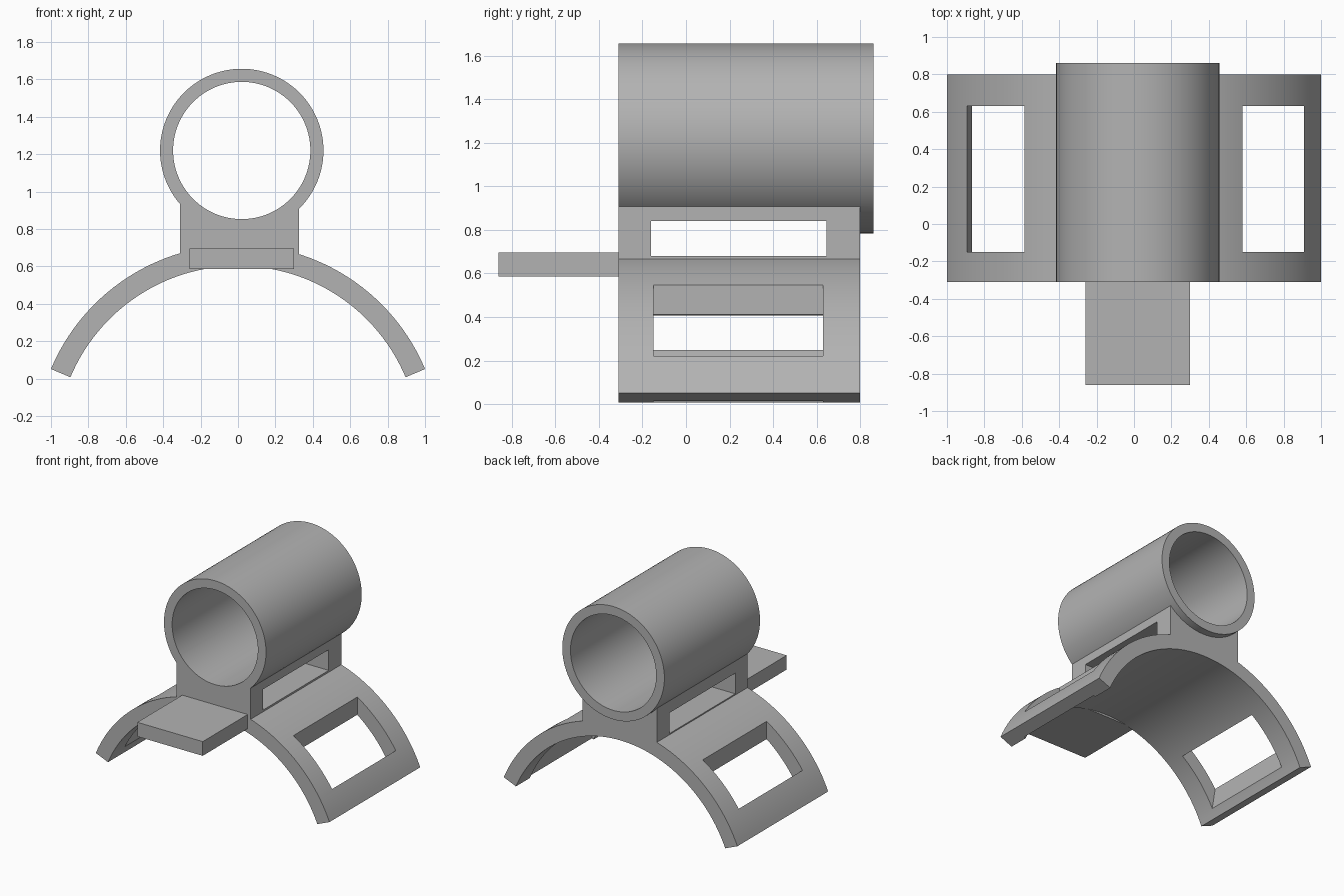
import bpy, bmesh, math

if "Cube" in bpy.data.objects:
    bpy.data.objects.remove(bpy.data.objects["Cube"], do_unlink=True)

grey = bpy.data.materials.new("plain grey")
grey.use_nodes = True
grey.diffuse_color = (0.45, 0.45, 0.45, 1)
grey.node_tree.nodes["Principled BSDF"].inputs["Base Color"].default_value = (0.45, 0.45, 0.45, 1)

FRONT, BACK = -0.31, 0.80


def prism(name, outline, y0, y1):
    """Solid made by extruding an x-z outline along y."""
    bm = bmesh.new()
    face = bm.faces.new([bm.verts.new((x, y0, z)) for x, z in outline])
    new = bmesh.ops.extrude_face_region(bm, geom=[face])["geom"]
    bmesh.ops.translate(bm, vec=(0, y1 - y0, 0),
                        verts=[v for v in new if isinstance(v, bmesh.types.BMVert)])
    bmesh.ops.recalc_face_normals(bm, faces=bm.faces)
    mesh = bpy.data.meshes.new(name)
    bm.to_mesh(mesh)
    bm.free()
    mesh.materials.append(grey)
    obj = bpy.data.objects.new(name, mesh)
    bpy.context.collection.objects.link(obj)
    return obj


def arc(cx, cz, r, start, end, n):
    """Points on a circle, angles in radians."""
    steps = [start + (end - start) * i / n for i in range(n + 1)]
    return [(cx + r * math.cos(a), cz + r * math.sin(a)) for a in steps]


def box(x0, x1, z0, z1):
    return [(x0, z0), (x1, z0), (x1, z1), (x0, z1)]


def circle(r):
    return arc(0.02, 1.22, r, 0, 2 * math.pi, 96)[:-1]


# Curved saddle, the base of the body
low = math.radians(22.8)
outer = arc(0, -0.369, 1.085, low, math.pi - low, 64)
inner = arc(0, -0.369, 0.972, math.pi - low, low, 64)
body = prism("saddle_with_tube", outer + inner, FRONT, BACK)

# Riser block and tube are joined on, then the bore and windows are cut
steps = [
    ("UNION", prism("riser_block", box(-0.31, 0.325, 0.65, 1.0), FRONT, BACK)),
    ("UNION", prism("tube_outside", circle(0.437), FRONT, 0.86)),
    ("DIFFERENCE", prism("tube_bore", circle(0.367), -0.5, 1.0)),
    ("DIFFERENCE", prism("riser_window", box(-0.6, 0.6, 0.68, 0.84), -0.16, 0.645)),
    ("DIFFERENCE", prism("left_window", box(0.58, 0.91, -0.2, 0.62), -0.15, 0.63)),
    ("DIFFERENCE", prism("right_window", [(-0.585, 0.62), (-0.585, -0.1), (-0.84, -0.1),
                                          (-0.865, 0.075), (-0.893, 0.25), (-0.94, 0.62)],
                         -0.15, 0.63)),
]
for operation, tool in steps:
    mod = body.modifiers.new(tool.name, "BOOLEAN")
    mod.operation, mod.object, mod.solver = operation, tool, "EXACT"

# Bake the joins and discard the helper solids
bpy.context.view_layer.update()
baked = bpy.data.meshes.new_from_object(
    body.evaluated_get(bpy.context.evaluated_depsgraph_get()))
body.modifiers.clear()
body.data = baked
for _, tool in steps:
    bpy.data.objects.remove(tool, do_unlink=True)

# Flat tongue at the front
prism("front_tongue", box(-0.26, 0.30, 0.587, 0.697), -0.86, -0.305)

# Smooth curves with sharp edges
bpy.ops.object.select_all(action="DESELECT")
body.select_set(True)
bpy.context.view_layer.objects.active = body
bpy.ops.object.shade_smooth_by_angle(angle=math.radians(25))
